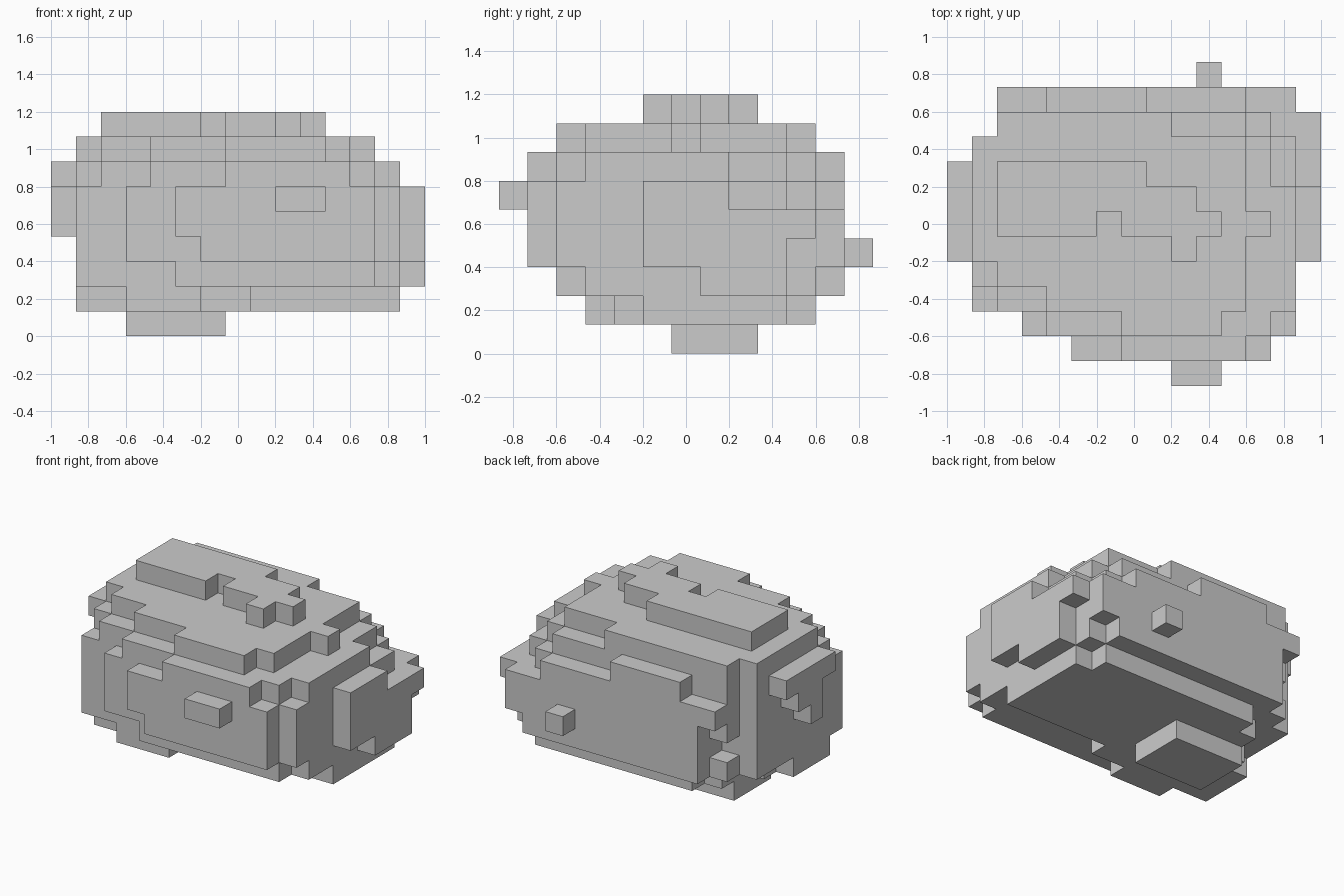
import bpy, bmesh
from mathutils import Vector

if "Cube" in bpy.data.objects:
    bpy.data.objects.remove(bpy.data.objects["Cube"])

S = 2 / 15            # edge of one block
cells = set()


def add(i0, i1, j0, j1, k0, k1):
    """Fill an inclusive range of blocks along x, y and z."""
    cells.update((i, j, k) for i in range(i0, i1 + 1)
                 for j in range(j0, j1 + 1) for k in range(k0, k1 + 1))


def layer(k, rects):
    for r in rects:
        add(*r, k, k)


# foot under the rock and the stepped bottom layer
add(3, 6, 6, 8, 0, 0)
layer(1, [(3, 5, 3, 4), (1, 7, 4, 6), (1, 13, 5, 6), (2, 13, 7, 7),
          (3, 13, 8, 9), (4, 12, 10, 10)])

# main body
add(1, 13, 3, 9, 2, 5)

# front slabs and front knob
for box in [(3, 13, 2, 2, 3, 5), (5, 12, 2, 2, 2, 2), (6, 12, 1, 1, 3, 5),
            (5, 5, 1, 1, 4, 5), (9, 10, 0, 0, 5, 5)]:
    add(*box)

# back slabs and back knob
for box in [(3, 12, 10, 10, 2, 5), (13, 13, 10, 10, 2, 4), (2, 2, 10, 10, 2, 2),
            (2, 2, 10, 10, 4, 5), (3, 11, 11, 11, 2, 5), (2, 2, 11, 11, 5, 5),
            (12, 12, 11, 11, 2, 4), (13, 13, 11, 11, 3, 4), (10, 10, 12, 12, 3, 3)]:
    add(*box)

# right and left slabs
for box in [(14, 14, 5, 7, 3, 5), (14, 14, 8, 9, 2, 4), (14, 14, 7, 7, 2, 2),
            (14, 14, 10, 10, 4, 4), (0, 0, 5, 8, 6, 6), (0, 0, 6, 7, 5, 5),
            (0, 0, 6, 6, 4, 4)]:
    add(*box)

# stepped crown
layer(6, [(7, 11, 1, 1), (4, 12, 2, 9), (2, 13, 3, 7), (1, 12, 4, 9),
          (2, 11, 10, 10), (4, 7, 11, 11)])
layer(7, [(7, 10, 2, 9), (4, 11, 3, 9), (2, 11, 4, 9), (1, 11, 5, 9),
          (12, 12, 6, 6), (2, 8, 10, 10)])
layer(8, [(2, 7, 7, 8), (8, 9, 7, 7), (2, 5, 6, 6), (7, 10, 6, 6), (9, 9, 5, 5)])

# skin: one quad for every exposed block side
bm = bmesh.new()
verts = {}


def corner(p):
    if p not in verts:
        verts[p] = bm.verts.new(((p[0] - 7.5) * S, (p[1] - 6.5) * S, p[2] * S))
    return verts[p]


for c in sorted(cells):
    for axis in range(3):
        for side in (0, 1):
            n = list(c)
            n[axis] += 1 if side else -1
            if tuple(n) in cells:
                continue
            u, v = (axis + 1) % 3, (axis + 2) % 3
            quad = []
            for du, dv in ((0, 0), (1, 0), (1, 1), (0, 1)):
                p = list(c)
                p[axis] += side
                p[u] += du
                p[v] += dv
                quad.append(corner(tuple(p)))
            bm.faces.new(quad if side else quad[::-1])

mesh = bpy.data.meshes.new("block_rock")
bm.to_mesh(mesh)
bm.free()
rock = bpy.data.objects.new("block_rock", mesh)
bpy.context.collection.objects.link(rock)
